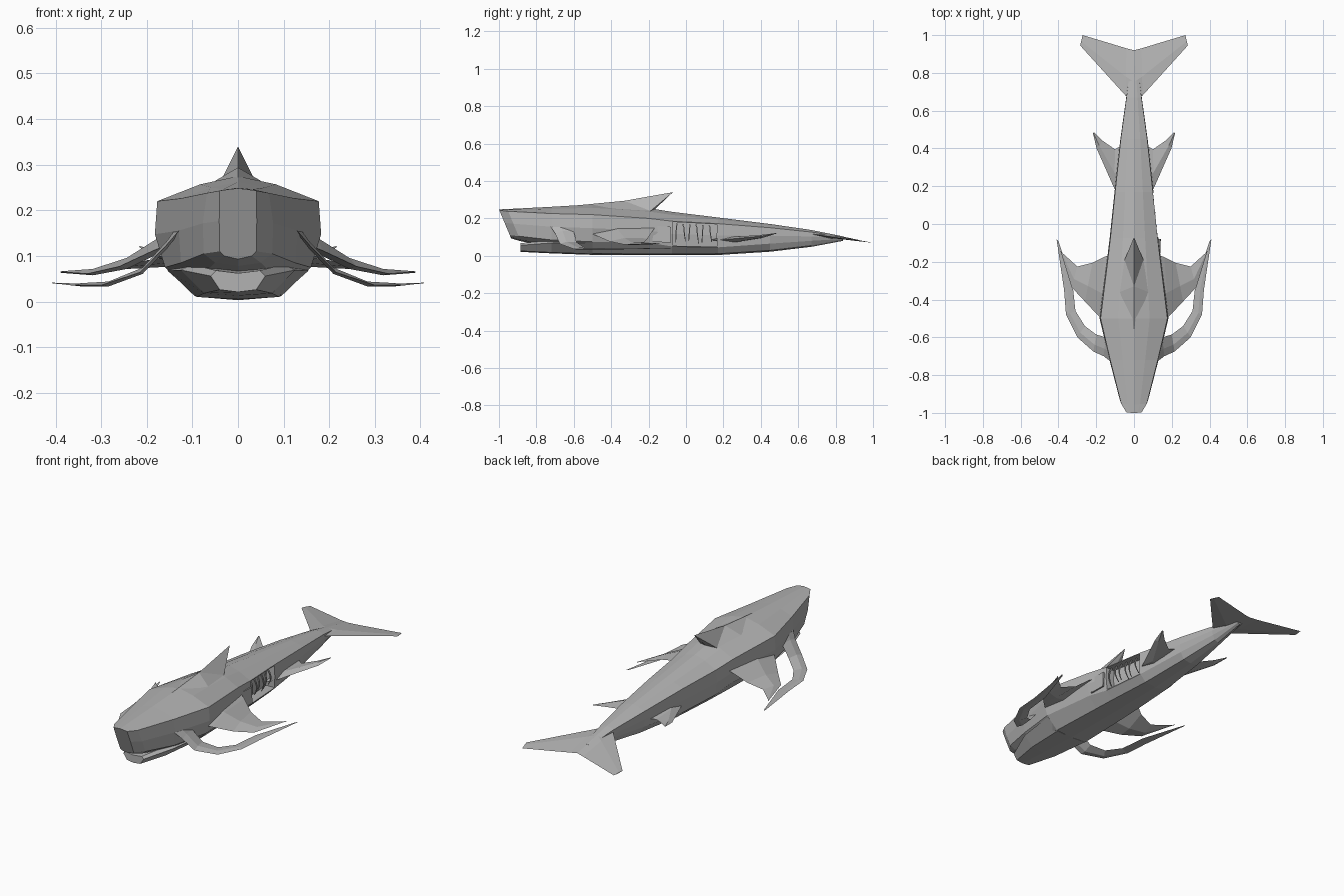
import bpy, bmesh, math
from mathutils import Vector

if "Cube" in bpy.data.objects:
    bpy.data.objects.remove(bpy.data.objects["Cube"])

grey = bpy.data.materials.new("hull_grey")
grey.diffuse_color = (0.45, 0.45, 0.45, 1)
grey.use_nodes = True
grey.node_tree.nodes["Principled BSDF"].inputs["Base Color"].default_value = grey.diffuse_color


def finish(name, bm, mirror=False):
    bmesh.ops.remove_doubles(bm, verts=bm.verts, dist=0.0004)
    bmesh.ops.recalc_face_normals(bm, faces=bm.faces)
    me = bpy.data.meshes.new(name)
    bm.to_mesh(me)
    bm.free()
    me.materials.append(grey)
    ob = bpy.data.objects.new(name, me)
    bpy.context.collection.objects.link(ob)
    if mirror:
        ob.modifiers.new("mirror", 'MIRROR')
    return ob


def loft(bm, rings):
    """Skin closed rings of points and cap both ends."""
    vs = [[bm.verts.new(p) for p in r] for r in rings]
    n = len(vs[0])
    for a, b in zip(vs, vs[1:]):
        for i in range(n):
            bm.faces.new((a[i], a[(i + 1) % n], b[(i + 1) % n], b[i]))
    bm.faces.new(vs[0])
    bm.faces.new(vs[-1][::-1])


def section(y, top, sw, sz, cw, cz, kw, kz):
    """Hull ring: ridge, crown, shoulder, flank, chine, keel edge, keel; the snout leans back."""
    half = [(0, top), (sw * .47, top - (top - sz) * .33), (sw, sz),
            (max(sw, cw) * 1.03, (sz + cz) / 2), (cw, cz), (kw, kz), (0, kz - .007)]
    shear = .42 if y < -.9 else 0
    full = half + [(-x, z) for x, z in half[-2:0:-1]]
    return [(x, y + shear * max(0, .248 - z), z) for x, z in full]


# Hull with an open wound in the right flank
bm = bmesh.new()
for_hull = [
    (-1.0, .248, .04, .243, .04, .11, .03, .1),
    (-.955, .25, .068, .238, .075, .105, .05, .085),
    (-.72, .262, .126, .226, .125, .085, .08, .055),
    (-.5, .275, .177, .22, .16, .075, .095, .012),
    (-.2, .255, .14, .2, .13, .07, .085, .01),
    (-.075, .235, .125, .185, .12, .05, .08, .01),
    (.17, .205, .1, .172, .1, .045, .065, .011),
    (.45, .17, .07, .15, .065, .065, .045, .029),
    (.67, .138, .04, .127, .035, .08, .022, .055),
    (.84, .104, .018, .1, .016, .09, .01, .087),
]
loft(bm, [section(*s) for s in for_hull])
bmesh.ops.recalc_face_normals(bm, faces=bm.faces)
side = []
for f in bm.faces:
    c = f.calc_center_median()
    if c.x > .1 and -.07 < c.y < .16 and .05 < c.z < .17:
        side.append(f)
bmesh.ops.inset_region(bm, faces=side, thickness=.006)
ext = bmesh.ops.extrude_face_region(bm, geom=side)
bmesh.ops.delete(bm, geom=side, context='FACES')
for v in ext["geom"]:
    if isinstance(v, bmesh.types.BMVert):
        v.co.x -= .05
finish("hull", bm)

# Lower jaw: lip width and height, then keel width and height
bm = bmesh.new()
rings = []
for y, w, z, kw, kz in ((-.885, .06, .062, .04, .026), (-.72, .125, .075, .075, .018),
                        (-.5, .155, .074, .09, .01)):
    rings.append([(0, y, z), (w * .8, y, z + .006), (w, y, z - .006), (kw, y, kz), (0, y, kz - .005),
                  (-kw, y, kz), (-w, y, z - .006), (-w * .8, y, z + .006)])
loft(bm, rings)
finish("lower_jaw", bm)

# Dorsal fin with a long low leading ridge
bm = bmesh.new()
front, mid, tip, heel = [bm.verts.new((0, y, z)) for y, z in
                         ((-.56, .272), (-.33, .294), (-.07, .34), (-.165, .25))]
for s in (-1, 1):
    a = bm.verts.new((s * .075, -.36, .25))
    b = bm.verts.new((s * .05, -.19, .24))
    for f in ((front, a, mid), (mid, a, b), (mid, b, tip), (tip, b, heel)):
        bm.faces.new(f)
finish("dorsal_fin", bm)


def blade(name, thick, tilt, stations):
    """Mirrored fin: leading x y, trailing x y and height per station; thins to the tip."""
    bm = bmesh.new()
    rings = []
    for i, (lx, ly, tx, ty, z) in enumerate(stations):
        a = Vector((lx, ly, z))
        b = Vector((tx, ty, z + tilt * (ty - ly)))
        t = thick * (1 - .92 * i / (len(stations) - 1))
        m, up = a.lerp(b, .4), Vector((0, 0, t / 2))
        rings.append([a, m + up, b, m - up])
    loft(bm, rings)
    return finish(name, bm, True)


# Curved front arms that sweep back to a point
blade("front_arm", .02, .1, [
    (.115, -.735, .12, -.62, .172),
    (.16, -.70, .15, -.60, .12),
    (.215, -.675, .2, -.585, .064),
    (.30, -.60, .26, -.54, .036),
    (.36, -.48, .31, -.46, .036),
    (.37, -.35, .325, -.32, .036),
    (.41, -.08, .40, -.09, .041),
])

# Broad pectoral fins
blade("pectoral_fin", .045, .08, [
    (.14, -.53, .12, -.16, .13),
    (.185, -.49, .16, -.175, .112),
    (.26, -.41, .22, -.205, .077),
    (.33, -.335, .30, -.225, .061),
    (.39, -.14, .383, -.15, .065),
])

# Small rear fins
blade("rear_fin", .04, .04, [
    (.07, .13, .06, .42, .085),
    (.105, .19, .1, .395, .085),
    (.198, .40, .165, .44, .105),
    (.217, .48, .212, .485, .12),
])

# Tail fluke
blade("tail_fluke", .028, -.13, [
    (0, .64, 0, .92, .122),
    (.045, .68, .04, .93, .115),
    (.285, .945, .272, 1.0, .077),
])

# Ribs showing inside the wound
for i in range(6):
    y = -.05 + i * .035
    w = .121 - i * .004
    bm = bmesh.new()
    rings = []
    for k in range(6):
        a = k / 5
        x = w - .025 + .026 * math.sin(math.pi * (.15 + .75 * a))
        z = .172 - i * .002 - a * (.1 - .006 * (i % 3))
        r = .004 * (1 - .6 * a)
        yy = y + .012 * a * (1 if i % 2 else -.4)
        rings.append([(x + r * dx, yy + r * dy, z) for dx, dy in ((-1, -1), (1, -1), (1, 1), (-1, 1))])
    loft(bm, rings)
    finish("rib", bm)

# Plate ahead of the wound
bm = bmesh.new()
loft(bm, [[(x, -.18, .075), (x + .004, -.08, .07), (x, -.08, .155), (x - .002, -.17, .16)]
          for x in (.13, .138)])
finish("flank_plate", bm)
